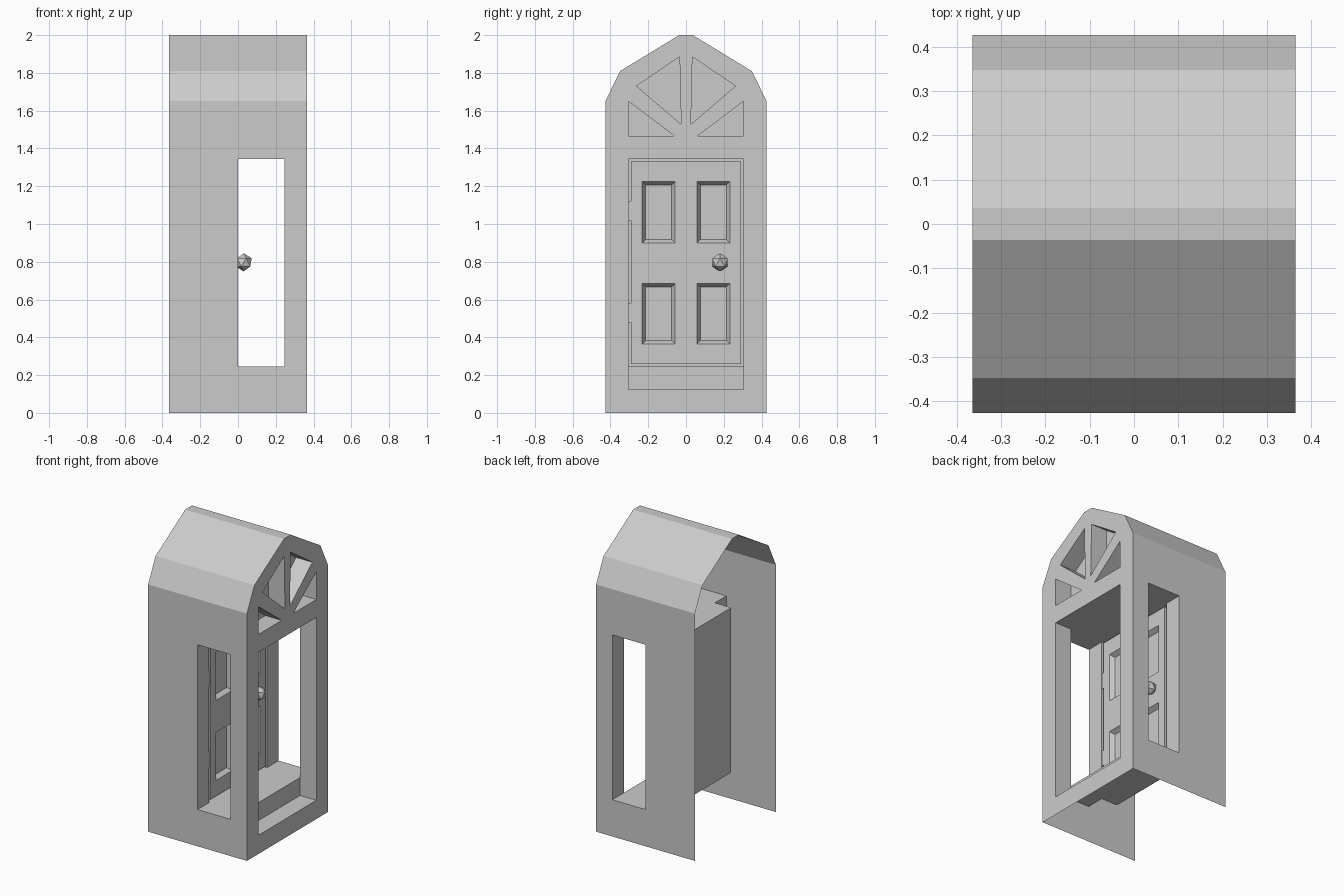
import bpy, bmesh
from mathutils import Vector

if "Cube" in bpy.data.objects:
    bpy.data.objects.remove(bpy.data.objects["Cube"])

X, Y, IN = 0.365, 0.427, 0.305        # half depth, half width, inner half width
SILL, STEP, HEAD, PIER = 0.245, 0.125, 1.345, 0.245


def finish(name, bm, point=None, inward=True):
    """Turn faces towards (or away from) a point and make the object."""
    bmesh.ops.remove_doubles(bm, verts=bm.verts, dist=1e-5)
    bm.normal_update()
    if point is not None:
        p = Vector(point)
        for f in bm.faces:
            faces_point = f.normal.dot(p - f.calc_center_median()) > 0
            if faces_point != inward:
                f.normal_flip()
    me = bpy.data.meshes.new(name)
    bm.to_mesh(me)
    bm.free()
    ob = bpy.data.objects.new(name, me)
    bpy.context.collection.objects.link(ob)
    return ob


def face(bm, pts):
    bm.faces.new([bm.verts.new(p) for p in pts])


def bridge(bm, a, b, closed=True):
    """Quads between two matching outlines."""
    n = len(a)
    for i in range(n if closed else n - 1):
        j = (i + 1) % n
        face(bm, [a[i], a[j], b[j], b[i]])


def plate(bm, loops, normal):
    """Flat face: the first loop is the outline, the rest are holes."""
    edges = []
    for loop in loops:
        vs = [bm.verts.new(p) for p in loop]
        edges += [bm.edges.new((vs[i - 1], vs[i])) for i in range(len(vs))]
    bmesh.ops.triangle_fill(bm, edges=edges, use_beauty=True, normal=normal)


def rect(a0, a1, b0, b1):
    return [(a0, b0), (a1, b0), (a1, b1), (a0, b1)]


def at_x(pts, x):
    return [(x, p[0], p[1]) for p in pts]


def at_y(pts, y):
    return [(p[0], y, p[1]) for p in pts]


def mirror(pts):
    return [(-p[0], p[1]) for p in reversed(pts)]


roof = [(Y, 1.65), (0.348, 1.81), (0.036, 2.0)]
roof += mirror(roof)
outline = [(-Y, 0), (Y, 0)] + roof
opening = rect(-IN, IN, STEP, HEAD)
window = rect(0, PIER, SILL, HEAD)
doorway = rect(-IN, IN, SILL, HEAD)
fans = [[(0.06, 1.465), (IN, 1.465), (IN, 1.65)],
        [(0.026, 1.528), (0.262, 1.73), (0.034, 1.885)]]
fans += [mirror(f) for f in fans]

# faceted roof
bm = bmesh.new()
bridge(bm, at_x(roof, -X), at_x(roof, X), closed=False)
finish("roof", bm, (0, 0, 1), inward=False)

# side walls with their window tunnels
for side, s in (("left", -1), ("right", 1)):
    bm = bmesh.new()
    plate(bm, [at_y(rect(-X, X, 0, 1.65), s * Y), at_y(window, s * Y)], (0, s, 0))
    finish(side + "_wall", bm, (0, 0, 1), inward=False)
    bm = bmesh.new()
    bridge(bm, at_y(window, s * Y), at_y(window, s * IN))
    finish(side + "_window_reveal", bm, (PIER / 2, s * 0.36, 0.8))

# entrance face
bm = bmesh.new()
plate(bm, [at_x(outline, X), at_x(opening, X)] + [at_x(f, X) for f in fans], (1, 0, 0))
finish("entrance_face", bm, (0, 0, 1), inward=False)

# fanlight recesses
for i, f in enumerate(fans):
    bm = bmesh.new()
    bridge(bm, at_x(f, X), at_x(f, PIER))
    face(bm, at_x(f, PIER))
    cy, cz = (sum(p[k] for p in f) / 3 for k in (0, 1))
    finish(f"fanlight_{i + 1}", bm, (0.3, cy, cz))

# piers, step, riser, floor and ceiling
bm = bmesh.new()
bridge(bm, at_x(opening, X), at_x(opening, PIER))
face(bm, at_x(rect(-IN, IN, STEP, SILL), PIER))
for z in (SILL, HEAD):
    face(bm, [(x, y, z) for x, y in rect(0, PIER, -IN, IN)])
finish("porch_interior", bm, (0.3, 0, 0.8))

# door recess
bm = bmesh.new()
bridge(bm, at_x(doorway, 0), at_x(doorway, -0.12))
face(bm, at_x(doorway, -0.12))
finish("door_recess", bm, (-0.05, 0, 0.8))

# door slab with four sunk panels
slab = rect(-0.29, 0.29, 0.26, 1.33)
panels = [(s, z0, z1) for s in (-1, 1) for z0, z1 in ((0.365, 0.685), (0.9, 1.225))]
holes = []
for s, z0, z1 in panels:
    y0, y1 = sorted((s * 0.058, s * 0.232))
    holes.append((y0, y1, z0, z1))
bm = bmesh.new()
plate(bm, [at_x(slab, 0)] + [at_x(rect(*h), 0) for h in holes], (1, 0, 0))
bridge(bm, at_x(slab, 0), at_x(slab, -0.119))
finish("door", bm, (-0.06, 0, 0.8), inward=False)
for i, (y0, y1, z0, z1) in enumerate(holes):
    b = 0.018
    outer, inner = rect(y0, y1, z0, z1), rect(y0 + b, y1 - b, z0 + b, z1 - b)
    bm = bmesh.new()
    bridge(bm, at_x(outer, 0), at_x(inner, -0.03))
    face(bm, at_x(inner, -0.03))
    finish(f"door_panel_{i + 1}", bm, (0.1, (y0 + y1) / 2, (z0 + z1) / 2))

# hinges
for i, z in enumerate((0.53, 1.07)):
    bpy.ops.mesh.primitive_cube_add(size=1, location=(-0.013, -0.2975, z))
    ob = bpy.context.object
    ob.name = f"hinge_{i + 1}"
    ob.scale = (0.02, 0.015, 0.105)

# door knob
bpy.ops.mesh.primitive_ico_sphere_add(subdivisions=1, radius=0.048, location=(0.03, 0.18, 0.797))
bpy.context.object.name = "door_knob"
